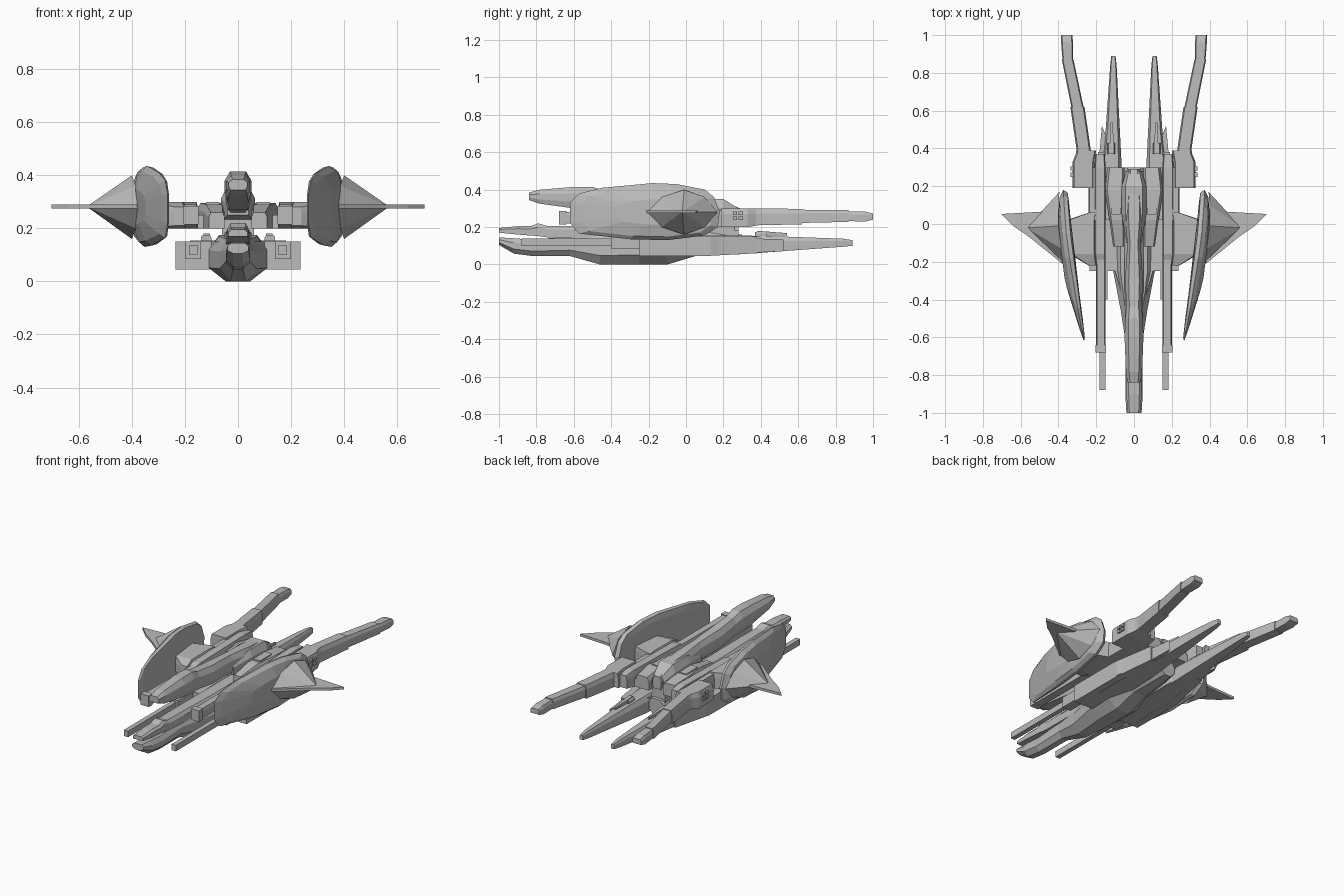
import bpy
import bmesh
from mathutils import Vector

default_cube = bpy.data.objects.get("Cube")
if default_cube:
    bpy.data.objects.remove(default_cube, do_unlink=True)

# One hull grey for every part
grey = bpy.data.materials.new("hull grey")
grey.use_nodes = True
colour = (.5, .5, .5, 1)
grey.diffuse_color = colour
grey.node_tree.nodes["Principled BSDF"].inputs["Base Color"].default_value = colour


def finish(name, bm, mirrored):
    """Turn a bmesh into a flat shaded object, optionally mirrored across x."""
    bmesh.ops.recalc_face_normals(bm, faces=bm.faces)
    mesh = bpy.data.meshes.new(name)
    bm.to_mesh(mesh)
    bm.free()
    mesh.materials.append(grey)
    part = bpy.data.objects.new(name, mesh)
    bpy.context.collection.objects.link(part)
    if mirrored:
        modifier = part.modifiers.new("Mirror", "MIRROR")
        modifier.use_mirror_merge = False
    return part


def skin(name, rings, mirrored):
    """Bridge a list of equally long point rings and cap both ends."""
    bm = bmesh.new()
    loops = [[bm.verts.new(point) for point in ring] for ring in rings]
    count = len(loops[0])
    for first, second in zip(loops, loops[1:]):
        for i in range(count):
            j = (i + 1) % count
            bm.faces.new((first[i], first[j], second[j], second[i]))
    bm.faces.new(loops[0])
    bm.faces.new(loops[-1])
    return finish(name, bm, mirrored)


def loft(name, sections, mirrored=True, top=1, bottom=1):
    """Box-like loft along y; each section is y, left x, right x, low z, high z."""
    rings = []
    for y, xa, xb, za, zb in sections:
        middle, half = (xa + xb) / 2, (xb - xa) / 2
        low, high = za + (zb - za) * .3, za + (zb - za) * .7
        ring = [Vector((middle - half * bottom, y, za)),
                Vector((middle + half * bottom, y, za))]
        if bottom < 1:
            ring.append(Vector((xb, y, low)))
        if top < 1:
            ring.append(Vector((xb, y, high)))
        ring += [Vector((middle + half * top, y, zb)),
                 Vector((middle - half * top, y, zb))]
        if top < 1:
            ring.append(Vector((xa, y, high)))
        if bottom < 1:
            ring.append(Vector((xa, y, low)))
        rings.append(ring)
    return skin(name, rings, mirrored)


def central(name, profile, top=1, bottom=1):
    """Loft symmetric about x; each section is y, half width, low z, high z."""
    return loft(name, [(y, -w, w, a, b) for y, w, a, b in profile], False, top, bottom)


def box(name, xa, xb, ya, yb, za, zb, top=1):
    return loft(name, [(ya, xa, xb, za, zb), (yb, xa, xb, za, zb)], True, top)


# Lower keel with its long snout
central("keel", [
    (-1, .04, .105, .145), (-.92, .045, .058, .14), (-.82, .045, .045, .133),
    (-.62, .045, .045, .15), (-.46, .07, 0, .16), (-.25, .11, 0, .17),
    (-.1, .11, 0, .175), (.05, .1, .045, .175), (.3, .05, .06, .16)], .65, .42)

# Upper jaw and spine above the snout
central("upper_jaw", [
    (-1, .035, .17, .195), (-.9, .04, .16, .205), (-.83, .04, .155, .205),
    (-.79, .04, .152, .22), (-.74, .04, .145, .205), (-.6, .045, .14, .205),
    (-.3, .05, .14, .2), (.28, .05, .14, .2)], .7)

# Raised central fuselage
central("fuselage", [
    (-.84, .035, .345, .385), (-.78, .043, .325, .4), (-.6, .05, .3, .415),
    (-.5, .047, .29, .415), (-.44, .04, .285, .395), (-.3, .047, .27, .38),
    (-.1, .035, .26, .37), (.05, .05, .25, .36), (.16, .045, .23, .35),
    (.29, .03, .22, .3)], .6, .8)
central("fuselage_collar", [
    (-.1, .04, .25, .31), (.05, .065, .22, .35), (.2, .065, .2, .35),
    (.28, .04, .2, .3)], .7)
central("rear_core", [(-.02, .06, .14, .25), (.26, .05, .14, .25)])


# Lower wings: outline extruded between a sloped bottom and top
def lower_wing():
    outline = [(.04, -.46), (.1, -.25), (.2, -.25), (.235, -.2),
               (.235, .13), (.19, .3), (.17, .52), (.12, .4), (.06, .25)]
    rings = []
    for base, rise, slope in ((.045, 0, .05), (.15, 0, -.03)):
        rings.append([(x, y, base + max(y, 0) * slope) for x, y in outline])
    skin("lower_wing", rings, True)


lower_wing()
loft("tail_spike", [
    (.05, .06, .2, .05, .155), (.3, .065, .175, .055, .155),
    (.5, .075, .15, .07, .15), (.84, .092, .126, .095, .138),
    (.89, .098, .12, .1, .13)], True, .7)
loft("wing_edge_plate", [
    (-.25, .19, .235, .045, .15), (.1, .19, .235, .045, .15),
    (.38, .15, .19, .06, .15)])

# Lower guns below the arms
box("lower_gun_housing", .14, .2, -.4, -.05, .085, .15)
box("lower_gun_barrel", .152, .182, -.88, -.3, .1, .138)

# Small antenna turrets on the tails
box("turret_base", .1, .14, .37, .43, .14, .175, .7)
loft("turret_barrel", [
    (.38, .105, .13, .155, .18), (.54, .113, .123, .155, .168)])

# Upper arms, their guns, and shoulders
loft("arm", [
    (-.22, .16, .2, .22, .27), (-.16, .15, .21, .2, .29),
    (.3, .15, .21, .2, .3), (.37, .155, .205, .21, .29)], True, .8)
box("upper_gun", .15, .2, -.65, -.15, .22, .28, .8)
box("upper_gun_muzzle", .148, .205, -.68, -.64, .215, .285)
loft("shoulder", [
    (-.12, .05, .11, .2, .26), (.02, .05, .13, .2, .29),
    (.18, .05, .155, .2, .295), (.3, .05, .14, .2, .28)], True, .75)
box("shoulder_bridge", .1, .18, .02, .3, .2, .25)
box("shoulder_vent", .07, .12, .05, .17, .28, .3)

# Struts carrying the shields
loft("shield_strut", [
    (-.22, .2, .24, .21, .28), (-.16, .2, .34, .2, .3),
    (.02, .2, .36, .2, .3), (.06, .2, .24, .2, .3)], True, .85)
box("arm_side_rail", .2, .24, .02, .3, .2, .29, .8)

# Rear booms: hip block, two sleeves and a tip
loft("hip_block", [
    (.19, .21, .325, .2, .3), (.33, .21, .325, .2, .3),
    (.39, .2, .3, .21, .3)], True, .85)
loft("boom_root", [
    (.3, .22, .31, .21, .3), (.4, .23, .305, .21, .3),
    (.62, .262, .337, .215, .297)], True, .8)
loft("boom_middle", [
    (.61, .265, .33, .222, .293), (.87, .32, .382, .228, .29)], True, .8)
loft("boom_tip", [
    (.86, .322, .378, .232, .285), (.96, .323, .386, .23, .282),
    (1, .326, .386, .24, .272)], True, .8)
for height in (.238, .265):
    for offset in (.25, .282):
        box("hip_nub", .31, .335, offset, offset + .022, height, height + .018)


# Shields: rim outline in y and z, swept inward toward the front
def shield():
    outline = [(-.62, .22), (-.57, .165), (-.3, .135), (-.1, .13), (.1, .155),
               (.17, .2), (.18, .28), (.15, .36), (.1, .4), (-.05, .43),
               (-.18, .435), (-.45, .41), (-.57, .38), (-.62, .33)]
    middle_y, middle_z = -.15, .28

    def sweep(y):
        bend = .03 * max(-y - .3, 0)
        return .365 + .13 * min(y, 0) + .05 * max(y, 0) - bend * 2

    rings = []
    for scale, push in ((.75, -.028), (.96, -.022), (1, 0), (.88, .022), (.45, .04)):
        ring = []
        for y, z in outline:
            py = middle_y + (y - middle_y) * scale
            pz = middle_z + (z - middle_z) * scale
            taper = min(1, .35 + (py + .62) * 2)
            ring.append((sweep(py) + push * taper, py, pz))
        rings.append(ring)
    skin("shield", rings, True)


shield()


# Faceted spike on the shield, ending in a thin blade
def spike():
    bm = bmesh.new()
    base = [(.375, -.21, .28), (.385, -.13, .2), (.4, -.01, .16), (.4, .1, .2),
            (.395, .17, .28), (.4, .1, .36), (.4, -.01, .4), (.385, -.13, .36)]
    ring = [bm.verts.new(p) for p in base]
    apex = bm.verts.new((.57, -.02, .282))
    for i, vert in enumerate(ring):
        bm.faces.new((vert, ring[(i + 1) % len(ring)], apex))
    bm.faces.new(ring)
    finish("shield_spike", bm, True)


spike()
blade = [(.38, -.21), (.56, -.065), (.64, -.01), (.703, .053), (.4, .07)]
skin("spike_blade", [[(x, y, z) for x, y in blade] for z in (.274, .29)], True)
